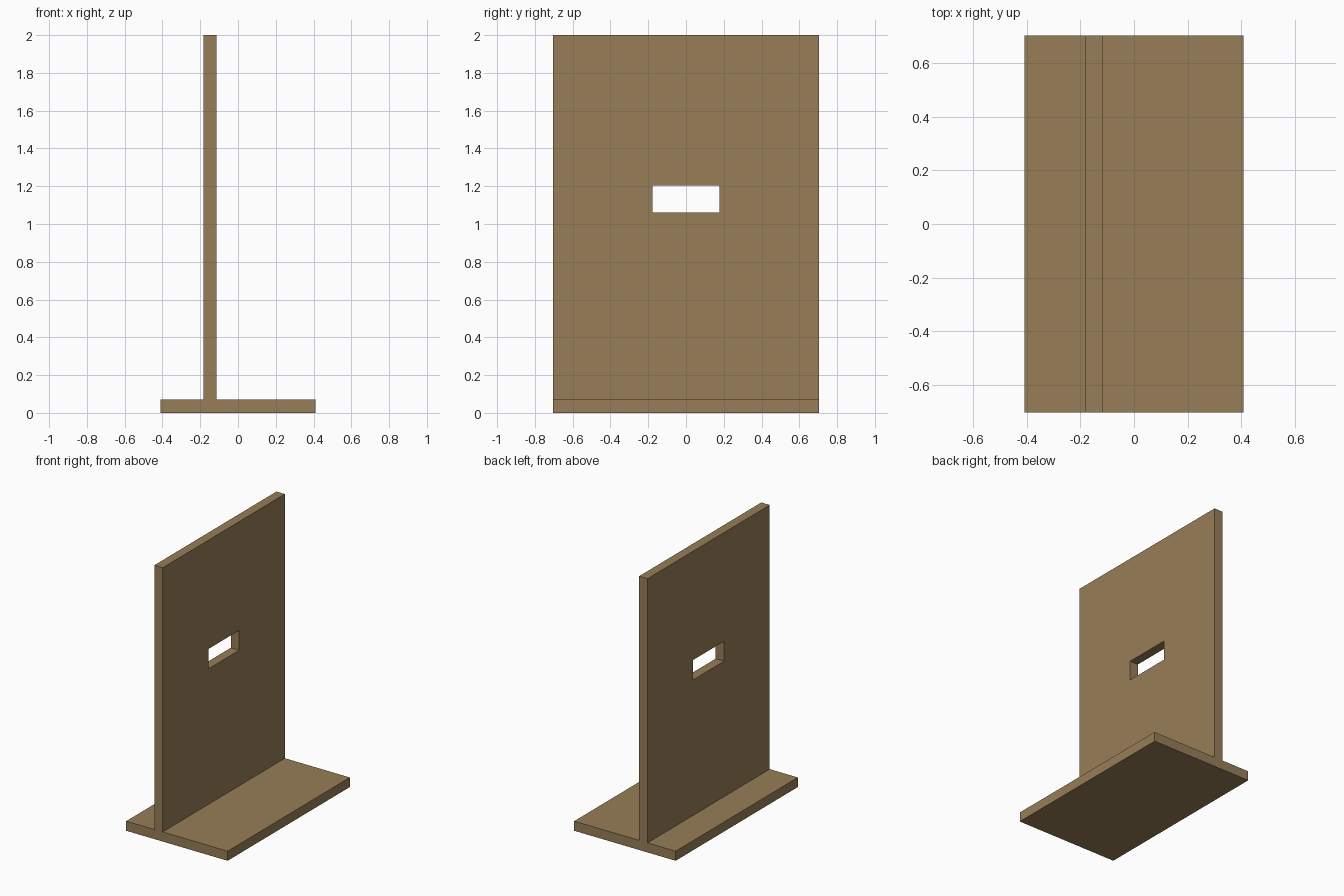
import bpy
import bmesh
from mathutils import Matrix, Vector

cube = bpy.data.objects.get("Cube")
if cube:
    bpy.data.objects.remove(cube, do_unlink=True)

HALF_X, HALF_Y, HEIGHT = 0.41, 0.705, 2.0
BASE_TOP = 0.07
WALL_L, WALL_R = -0.183, -0.115
SLOT_Y, SLOT_Z = (-0.178, 0.178), (1.06, 1.205)

# Flat brown material
brown = bpy.data.materials.new("warm_brown")
brown.use_nodes = True
colour = (0.31, 0.21, 0.098, 1.0)
brown.diffuse_color = colour
brown.node_tree.nodes["Principled BSDF"].inputs["Base Color"].default_value = colour


def add_object(name, bm):
    bmesh.ops.recalc_face_normals(bm, faces=bm.faces)
    mesh = bpy.data.meshes.new(name)
    bm.to_mesh(mesh)
    bm.free()
    mesh.materials.append(brown)
    obj = bpy.data.objects.new(name, mesh)
    bpy.context.collection.objects.link(obj)
    return obj


# Upright panel and foot: one inverted T profile extruded along y
profile = [(-HALF_X, 0), (HALF_X, 0), (HALF_X, BASE_TOP), (WALL_R, BASE_TOP),
           (WALL_R, HEIGHT), (WALL_L, HEIGHT), (WALL_L, BASE_TOP), (-HALF_X, BASE_TOP)]
bm = bmesh.new()
end = bm.faces.new([bm.verts.new((x, -HALF_Y, z)) for x, z in profile])
ext = bmesh.ops.extrude_face_region(bm, geom=[end], use_keep_orig=True)
moved = [v for v in ext["geom"] if isinstance(v, bmesh.types.BMVert)]
bmesh.ops.translate(bm, verts=moved, vec=(0, 2 * HALF_Y, 0))
stand = add_object("slotted_upright_stand", bm)

# Cutter for the rectangular slot through the panel
bm = bmesh.new()
centre = Vector(((WALL_L + WALL_R) / 2, sum(SLOT_Y) / 2, sum(SLOT_Z) / 2))
size = Vector((0.3, SLOT_Y[1] - SLOT_Y[0], SLOT_Z[1] - SLOT_Z[0]))
bmesh.ops.create_cube(bm, size=1, matrix=Matrix.LocRotScale(centre, None, size))
cutter = add_object("slot_cutter", bm)
cutter.hide_render = True
cutter.hide_viewport = True
cutter.display_type = 'WIRE'

cut = stand.modifiers.new("slot", 'BOOLEAN')
cut.operation = 'DIFFERENCE'
cut.solver = 'EXACT'
cut.object = cutter
